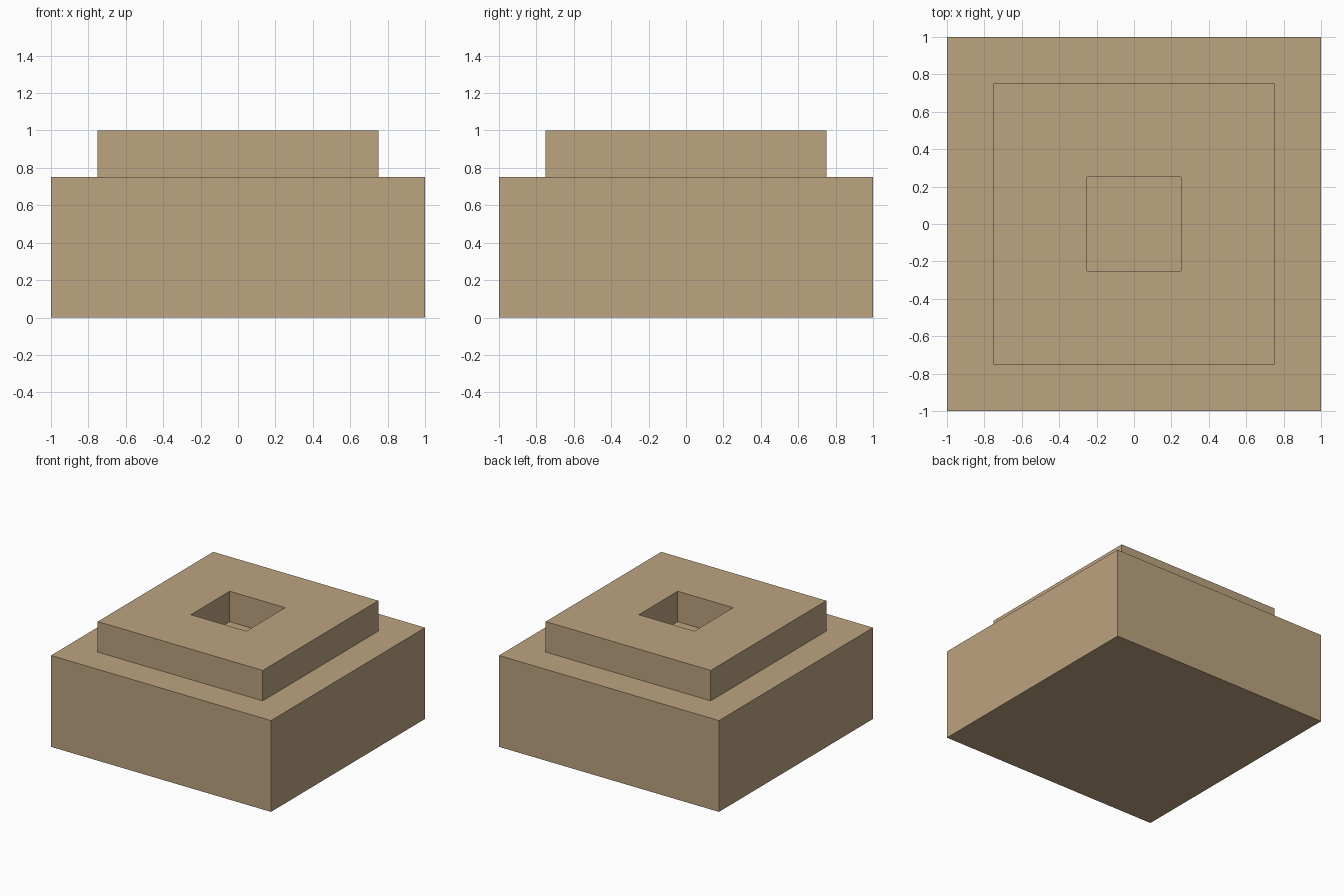
import bpy, bmesh

if "Cube" in bpy.data.objects:
    bpy.data.objects.remove(bpy.data.objects["Cube"])

# One flat tan colour
tan = bpy.data.materials.new("tan")
tan.diffuse_color = (0.503, 0.366, 0.216, 1.0)
tan.use_nodes = True
tan.node_tree.nodes["Principled BSDF"].inputs["Base Color"].default_value = tan.diffuse_color


def square_ring(bm, half, z):
    """Four corner vertices of a level square."""
    return [bm.verts.new((sx * half, sy * half, z))
            for sx, sy in ((-1, -1), (1, -1), (1, 1), (-1, 1))]


# Stepped block: (half width, height) from the underside up and into the socket
profile = [(1.0, 0.0), (1.0, 0.75), (0.75, 0.75),
           (0.75, 1.0), (0.252, 1.0), (0.252, 0.75)]
bm = bmesh.new()
rings = [square_ring(bm, h, z) for h, z in profile]
for a, b in zip(rings, rings[1:]):
    for i in range(4):
        j = (i + 1) % 4
        bm.faces.new((a[i], a[j], b[j], b[i]))
bm.faces.new(rings[0][::-1])   # underside
bm.faces.new(rings[-1])        # socket floor
bmesh.ops.recalc_face_normals(bm, faces=bm.faces)

mesh = bpy.data.meshes.new("stepped_block")
bm.to_mesh(mesh)
bm.free()
mesh.materials.append(tan)
block = bpy.data.objects.new("stepped_block", mesh)
bpy.context.collection.objects.link(block)
